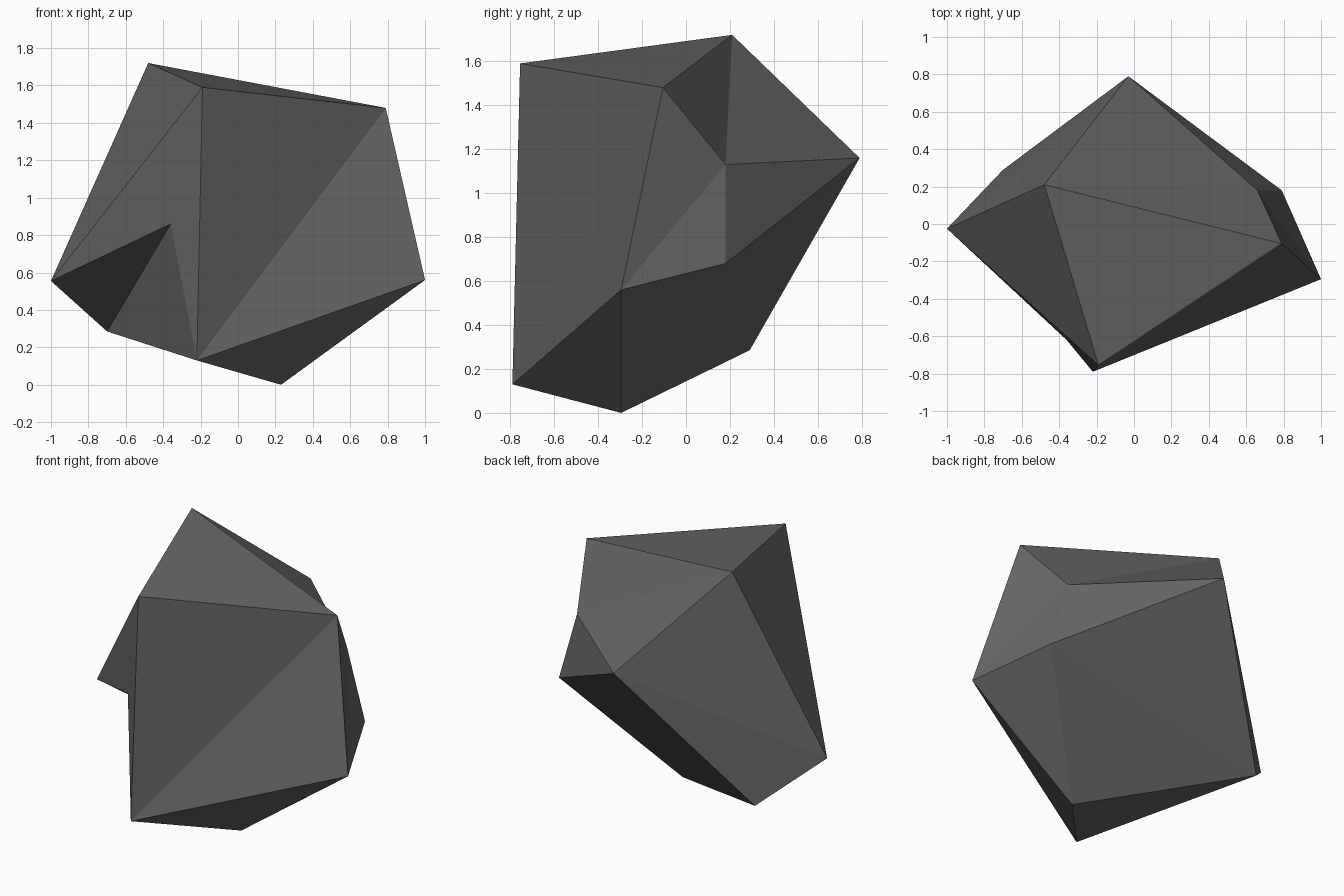
import bpy, bmesh

if "Cube" in bpy.data.objects:
    bpy.data.objects.remove(bpy.data.objects["Cube"])

# Material: one plain dark grey stone
stone = bpy.data.materials.new("dark_grey_stone")
stone.diffuse_color = (0.13, 0.13, 0.132, 1.0)
stone.use_nodes = True
stone.node_tree.nodes["Principled BSDF"].inputs["Base Color"].default_value = stone.diffuse_color

# Corners of the boulder, named by where they sit
corner = {
    "peak": (-0.48, 0.21, 1.72), "brow": (-0.19, -0.755, 1.59),
    "shoulder": (0.79, -0.105, 1.48), "right": (1.0, -0.295, 0.56),
    "foot": (0.23, -0.295, 0.0), "toe": (-0.22, -0.79, 0.13),
    "left": (-1.0, -0.025, 0.555), "notch": (-0.36, -0.62, 0.86),
    "heel": (-0.70, 0.29, 0.285), "back": (-0.03, 0.79, 1.16),
    "dent": (0.66, 0.18, 1.13), "flank": (0.79, 0.18, 0.68),
}

# Facets, grouped by side
facets = [
    # top
    "peak brow shoulder", "peak shoulder dent", "peak dent back",
    # left and back
    "peak brow left", "peak back left", "back heel left",
    # front left with the undercut
    "left brow notch", "brow toe notch", "left heel notch", "notch heel toe",
    # front
    "brow shoulder toe", "shoulder right toe", "right foot toe",
    # right
    "shoulder right dent", "right dent flank", "dent back flank",
    # underside
    "back flank heel", "flank heel foot", "right flank foot", "foot toe heel",
]

bm = bmesh.new()
v = {name: bm.verts.new(co) for name, co in corner.items()}
for f in facets:
    bm.faces.new([v[n] for n in f.split()])
bmesh.ops.recalc_face_normals(bm, faces=bm.faces[:])

mesh = bpy.data.meshes.new("boulder")
bm.to_mesh(mesh)
bm.free()
mesh.materials.append(stone)
bpy.context.collection.objects.link(bpy.data.objects.new("boulder", mesh))
